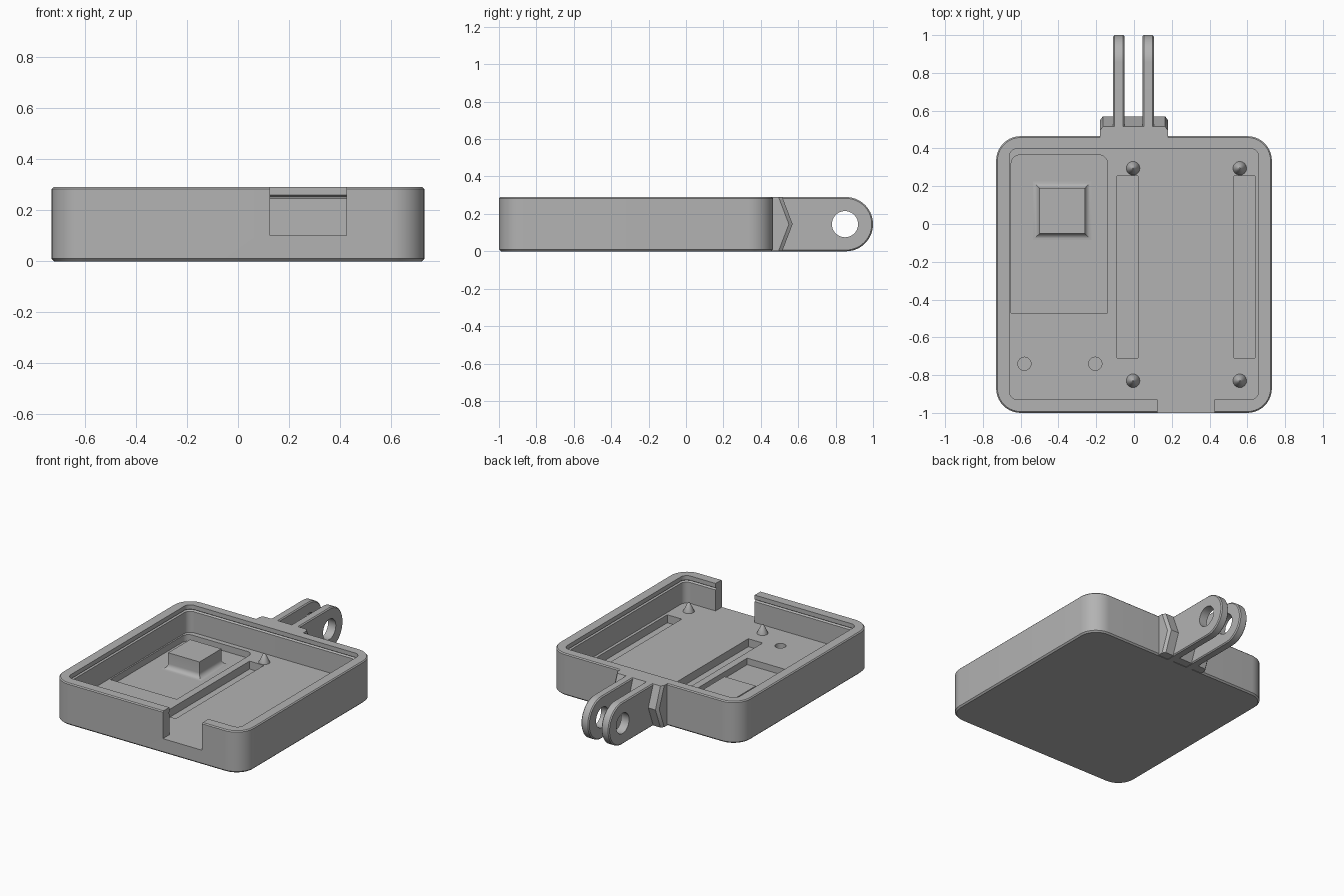
import bpy, bmesh, math
from mathutils import Matrix

if "Cube" in bpy.data.objects:
    bpy.data.objects.remove(bpy.data.objects["Cube"])

grey = bpy.data.materials.new("plain grey")
grey.diffuse_color = (0.45, 0.45, 0.45, 1)
grey.use_nodes = True
grey.node_tree.nodes["Principled BSDF"].inputs["Base Color"].default_value = grey.diffuse_color


def loft(name, rings):
    """Closed solid through matching rings of 3D points."""
    bm = bmesh.new()
    vs = [[bm.verts.new(p) for p in r] for r in rings]
    n = len(vs[0])
    for a, b in zip(vs, vs[1:]):
        for i in range(n):
            j = (i + 1) % n
            bm.faces.new((a[i], a[j], b[j], b[i]))
    bm.faces.new(vs[0][::-1])
    bm.faces.new(vs[-1])
    bmesh.ops.recalc_face_normals(bm, faces=bm.faces)
    me = bpy.data.meshes.new(name)
    bm.to_mesh(me)
    bm.free()
    ob = bpy.data.objects.new(name, me)
    bpy.context.collection.objects.link(ob)
    me.materials.append(grey)
    return ob


def rrect(x0, x1, y0, y1, z, r_front, r_back=None, grow=0.0):
    """Rounded rectangle ring; front and back corners may differ."""
    r_back = r_front if r_back is None else r_back
    pts = []
    for cx, cy, sx, sy, r, a0 in ((x1, y1, -1, -1, r_back, 0), (x0, y1, 1, -1, r_back, 90),
                                  (x0, y0, 1, 1, r_front, 180), (x1, y0, -1, 1, r_front, 270)):
        steps = 10 if r > 0 else 0
        for i in range(steps + 1):
            a = math.radians(a0 + (90 * i / steps if steps else 45))
            k = r + grow if r > 0 else grow * 1.41421
            pts.append((cx + sx * r + k * math.cos(a), cy + sy * r + k * math.sin(a), z))
    return pts


def circle(x, y, z, r, n=24):
    return [(x + r * math.cos(math.tau * i / n), y + r * math.sin(math.tau * i / n), z) for i in range(n)]


def cut(target, cutter):
    m = target.modifiers.new("cut", 'BOOLEAN')
    m.operation, m.solver, m.object = 'DIFFERENCE', 'EXACT', cutter
    bpy.context.view_layer.objects.active = target
    bpy.ops.object.modifier_apply(modifier=m.name)
    bpy.data.objects.remove(cutter)


# Tray body with chamfered outer edges
H, FLOOR = 0.29, 0.10
OUT = (-0.73, 0.73, -1.0, 0.465)
body = loft("tray_body", [rrect(*OUT, z, 0.13, grow=g) for z, g in
                          ((0, -0.01), (0.01, 0), (H - 0.007, 0), (H, -0.007))])

# Cavity with a snap groove near the rim
INN = (-0.66, 0.66, -0.93, 0.4)
cut(body, loft("cavity_cutter", [rrect(*INN, z, 0.045, grow=g) for z, g in
                                 ((FLOOR, 0), (0.245, 0), (0.2525, 0.012), (0.26, 0), (0.32, 0))]))

# Front opening, floor pocket and two long floor slots
for x0, x1, y0, y1, z, rb in ((0.125, 0.425, -1.1, -0.9, FLOOR, 0),
                              (-0.65, -0.14, -0.47, 0.365, 0.055, 0.045),
                              (-0.09, 0.02, -0.71, 0.255, 0.045, 0),
                              (0.53, 0.64, -0.71, 0.255, 0.045, 0)):
    cut(body, loft("floor_cutter", [rrect(x0, x1, y0, y1, zz, 0, rb) for zz in (z, 0.35)]))

# Two round holes in the floor
for x in (-0.58, -0.205):
    cut(body, loft("hole_cutter", [circle(x, -0.74, z, 0.035) for z in (0.045, 0.2)]))

# Raised block with a concave foot
foot = [(0.045, 0.035)]
for i in range(7):
    a = math.pi / 2 * i / 6
    foot.append((0.055 + 0.035 * (1 - math.cos(a)), 0.035 * (1 - math.sin(a))))
foot.append((0.165, 0))
block = loft("raised_block", [rrect(-0.5, -0.26, -0.05, 0.19, z, 0, grow=g) for z, g in foot])

# Pointed locating pins
pins = [loft("locating_pin", [circle(x, y, z, r) for z, r in
                              ((0.09, 0.036), (FLOOR, 0.036), (0.155, 0.01), (0.162, 0.003))])
        for x in (-0.005, 0.56) for y in (0.295, -0.83)]


# Hinge base with a V-shaped back and chamfered ends
def chevron(x, d):
    return [(x, 0.43, 0.002), (x, 0.515 - d, 0.002), (x, 0.57 - d, 0.145),
            (x, 0.515 - d, H), (x, 0.43, H)]


base = loft("hinge_base", [chevron(x, d) for x, d in
                           ((-0.18, 0.02), (-0.165, 0), (0.165, 0), (0.18, 0.02))])


# Two hinge prongs with rounded ends and a pin hole
def prong_ring(x, inset):
    r = 0.145 - inset
    arc = [(x, 0.855 + r * math.cos(a), 0.145 + r * math.sin(a))
           for a in (math.radians(-90 + 180 * i / 28) for i in range(29))]
    return arc + [(x, 0.43, 0.145 + r), (x, 0.43, 0.145 - r)]


prongs = []
for xc in (-0.08, 0.075):
    p = loft("hinge_prong", [prong_ring(xc + dx, i) for dx, i in
                             ((-0.03, 0.007), (-0.023, 0), (0.023, 0), (0.03, 0.007))])
    c = loft("pin_hole_cutter", [circle(0, 0, z, 0.07, 36) for z in (-0.1, 0.1)])
    c.data.transform(Matrix.Translation((xc, 0.85, 0.145)) @ Matrix.Rotation(math.pi / 2, 4, 'Y'))
    cut(p, c)
    prongs.append(p)

# Smooth curved walls, keep edges crisp
for ob in [body, block, base] + pins + prongs:
    bpy.ops.object.select_all(action='DESELECT')
    ob.select_set(True)
    bpy.context.view_layer.objects.active = ob
    bpy.ops.object.shade_smooth_by_angle(angle=math.radians(30))
